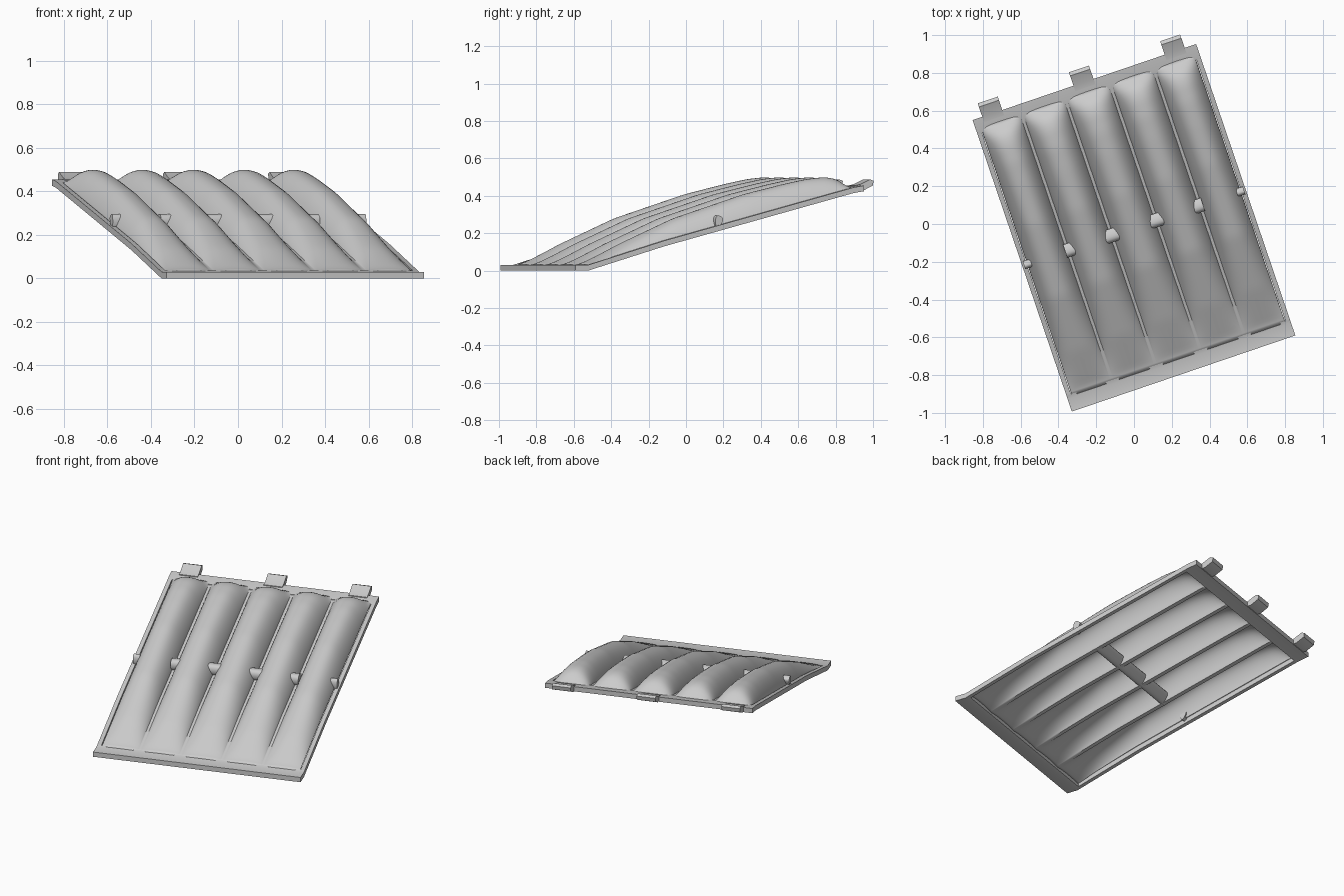
import bpy, bmesh, math
from mathutils import Matrix, Vector

cube = bpy.data.objects.get("Cube")
if cube:
    bpy.data.objects.remove(cube)

grey = bpy.data.materials.new("plain_grey")
grey.use_nodes = True
COLOR = (0.6, 0.6, 0.6, 1)
grey.diffuse_color = COLOR
grey.node_tree.nodes["Principled BSDF"].inputs["Base Color"].default_value = COLOR

# Panel frame: u across, v from the low front edge to the high back edge
HALF, LENGTH, LIP = 0.625, 1.63, 0.03
PLACE = Matrix.Translation((0, -0.02, 0)) @ Matrix.Rotation(math.radians(18.8), 4, "Z")
UNDERSIDE = [(0, 0), (0.07, 0), (0.5, 0.13), (1.57, 0.415), (LENGTH, 0.425)]
CREST = [(0.09, 0.035), (0.3, 0.145), (0.6, 0.28), (1.0, 0.41), (1.22, 0.463),
         (1.35, 0.49), (1.45, 0.5), (1.51, 0.492), (1.55, 0.465), (1.575, 0.44)]


def lerp(points, v):
    for (a, za), (b, zb) in zip(points, points[1:]):
        if v <= b:
            return za + (zb - za) * max(0, v - a) / (b - a)
    return points[-1][1]


def smooth(points, v, r=0.05):
    return sum(lerp(points, v + r * k / 3) for k in range(-3, 4)) / 7


def finish(name, verts, faces, angle=35):
    mesh = bpy.data.meshes.new(name)
    mesh.from_pydata([PLACE @ Vector((u, v - LENGTH / 2, z)) for u, v, z in verts], [], faces)
    bm = bmesh.new()
    bm.from_mesh(mesh)
    bmesh.ops.recalc_face_normals(bm, faces=bm.faces)
    bm.to_mesh(mesh)
    bm.free()
    mesh.materials.append(grey)
    obj = bpy.data.objects.new(name, mesh)
    bpy.context.collection.objects.link(obj)
    bpy.ops.object.select_all(action="DESELECT")
    obj.select_set(True)
    bpy.context.view_layer.objects.active = obj
    bpy.ops.object.shade_smooth_by_angle(angle=math.radians(angle))
    return obj


def prism(name, profile, u0, u1):
    """Extrude a (v, z) outline across the panel."""
    n = len(profile)
    verts = [(u, v, z) for u in (u0, u1) for v, z in profile]
    faces = [(i, (i + 1) % n, n + (i + 1) % n, n + i) for i in range(n)]
    faces += [tuple(range(n)), tuple(range(n, 2 * n))]
    return finish(name, verts, faces)


# Ribbed shell: five puffed channels separated by narrow flat creases
creases = [-0.605, -0.37, -0.125, 0.125, 0.37, 0.605]
STEPS, GAP = 20, 0.008
columns = []
for a, b in zip(creases, creases[1:]):
    for i in range(STEPS + 1):
        t = -math.cos(math.pi * i / STEPS)
        u = (a + b) / 2 + t * ((b - a) / 2 - GAP)
        columns.append((u, (1 - abs(t) ** 2.3) ** 0.85))
rows = [0.08 + 1.5 * j / 75 for j in range(76)]
verts = []
for v in rows:
    floor = lerp(UNDERSIDE, v) + LIP - 0.004
    rise = max(0, smooth(CREST, v, 0.025) - floor)
    verts += [(u, v, floor + rise * puff) for u, puff in columns]
w = len(columns)
faces = [(j * w + i, j * w + i + 1, (j + 1) * w + i + 1, (j + 1) * w + i)
         for j in range(len(rows) - 1) for i in range(w - 1)]
shell = finish("ribbed_shell", verts, faces, 50)
thickness = shell.modifiers.new("thickness", "SOLIDIFY")
thickness.thickness = 0.01
thickness.offset = -1


# Border frame following the slope of the underside
def strip(v0, v1):
    stops = [v0] + [v for v, z in UNDERSIDE if v0 < v < v1] + [v1]
    low = [(v, lerp(UNDERSIDE, v)) for v in stops]
    return low + [(v, z + LIP) for v, z in reversed(low)]


prism("front_border", strip(0, 0.09), -HALF, HALF)
prism("back_border", strip(1.55, LENGTH), -HALF, HALF)
for side, s in (("left", 1), ("right", -1)):
    prism(side + "_border", strip(0.05, 1.6), s * 0.6, s * HALF)

# Teardrop crossbar showing through the creases, with short ends at the sides
BAR_V, BAR_Z = 0.815, 0.265
teardrop = []
for k in range(20):
    a = math.tau * k / 20
    along, across = math.cos(a), math.sin(a) * (1 - 0.45 * math.cos(a))
    teardrop.append((BAR_V + 0.036 * along - 0.006 * across, BAR_Z + 0.012 * along + 0.03 * across))
prism("crossbar", teardrop, -0.385, 0.385)
for side, s in (("left", 1), ("right", -1)):
    prism(side + "_bar_end", [(BAR_V + (v - BAR_V) * 0.6, z) for v, z in teardrop],
          s * 0.575, s * 0.615)

# Mounting tabs along the back edge
tab = [(1.6, 0.43), (1.65, 0.43), (1.7, 0.455), (1.705, 0.48), (1.685, 0.488), (1.63, 0.462), (1.6, 0.455)]
for name, u in (("right_tab", -0.515), ("middle_tab", -0.005), ("left_tab", 0.505)):
    prism(name, tab, u - 0.056, u + 0.056)
